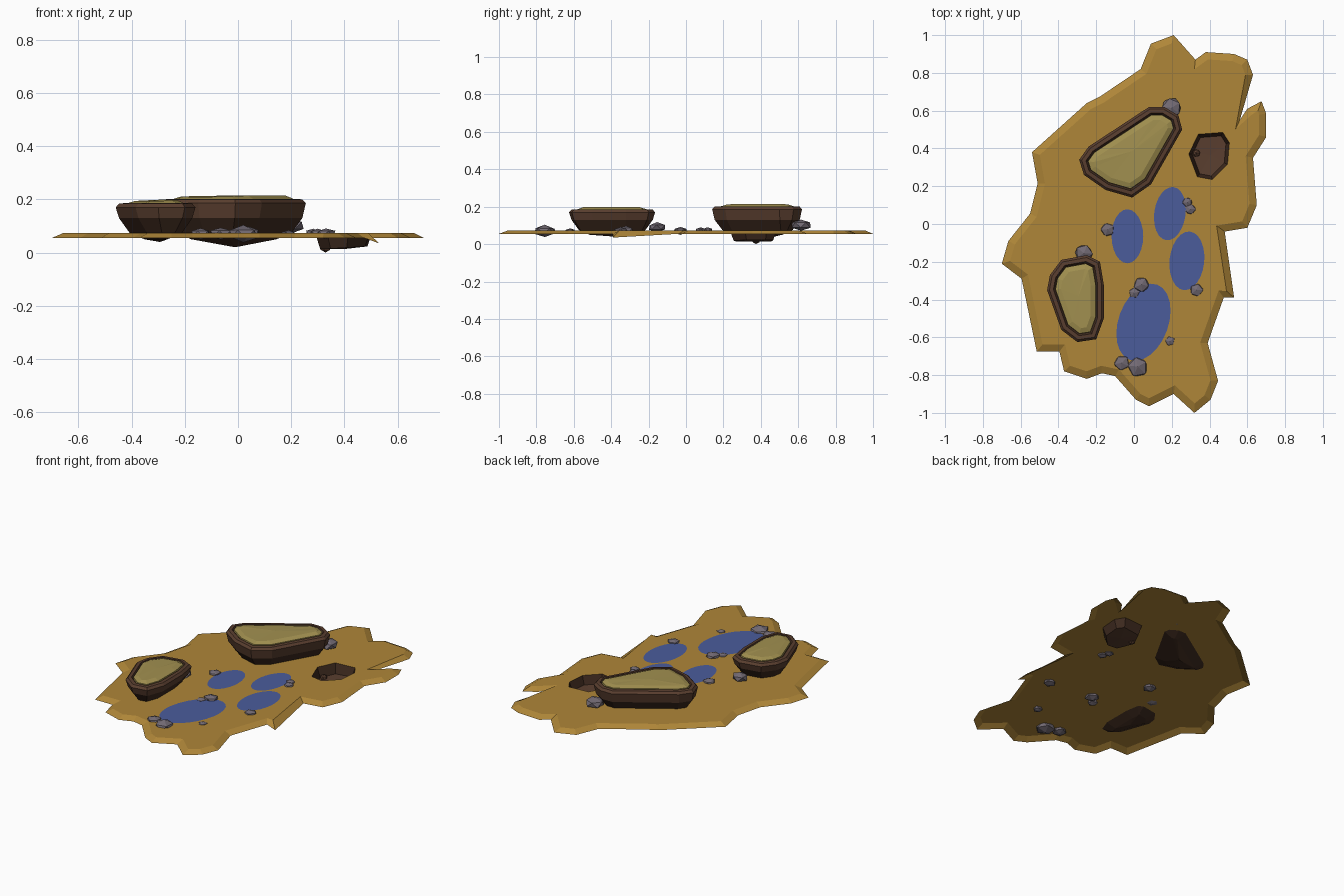
import bpy, bmesh, math, random
from mathutils import Vector, Matrix

if "Cube" in bpy.data.objects:
    bpy.data.objects.remove(bpy.data.objects["Cube"])

random.seed(4)


def mat(name, rgb):
    m = bpy.data.materials.new(name)
    m.diffuse_color = (*rgb, 1)
    m.use_nodes = True
    m.node_tree.nodes["Principled BSDF"].inputs["Base Color"].default_value = m.diffuse_color
    return m


SAND = mat("sand", (0.43, 0.24, 0.04))
WATER = mat("water", (0.07, 0.107, 0.33))
BARK = mat("earth", (0.10, 0.048, 0.028))
DARK = mat("dark_earth", (0.05, 0.024, 0.014))
GRASS = mat("dry_grass", (0.36, 0.28, 0.08))
STONE = mat("stone", (0.17, 0.145, 0.175))


def finish(bm, name, *mats):
    me = bpy.data.meshes.new(name)
    bm.to_mesh(me)
    bm.free()
    for m in mats:
        me.materials.append(m)
    ob = bpy.data.objects.new(name, me)
    bpy.context.collection.objects.link(ob)
    return ob


def ccw(pts):
    """Return the outline as 2D vectors in anticlockwise order."""
    p = [Vector(q) for q in pts]
    area = sum(p[i - 1].x * p[i].y - p[i].x * p[i - 1].y for i in range(len(p)))
    return p if area > 0 else p[::-1]


def inset(p, d):
    """Mitred inward offset of an anticlockwise outline."""
    out = []
    for i, c in enumerate(p):
        e0, e1 = (c - p[i - 1]).normalized(), (p[(i + 1) % len(p)] - c).normalized()
        n0, n1 = Vector((-e0.y, e0.x)), Vector((-e1.y, e1.x))
        b = (n0 + n1).normalized()
        out.append(c + b * d * min(1.4, 1 / max(b.dot(n0), 0.1)))
    return out


def ring(bm, p, z):
    return [bm.verts.new((q.x, q.y, z)) for q in p]


def bridge(bm, a, b, mi=0):
    """Quads between a lower ring a and an upper ring b, facing outward."""
    for i in range(len(a)):
        j = (i + 1) % len(a)
        bm.faces.new((a[i], a[j], b[j], b[i])).material_index = mi


def fan(bm, r, z, mi=0, up=True):
    c = sum((v.co for v in r), Vector()) / len(r)
    c = bm.verts.new((c.x, c.y, z))
    for i in range(len(r)):
        a, b = r[i], r[(i + 1) % len(r)]
        bm.faces.new((a, b, c) if up else (b, a, c)).material_index = mi


TOP, LOW = 0.074, 0.055
PIT = ccw([(0.34, 0.475), (0.47, 0.485), (0.505, 0.43), (0.495, 0.315),
           (0.415, 0.235), (0.335, 0.25), (0.29, 0.37)])

# Ground: thin open shell with a bevelled rim and a hole for the pit
coast = ccw([
    (.21, 1), (.325, .87), (.38, .91), (.53, .9), (.6, .87), (.63, .79), (.56, .55),
    (.6, .61), (.675, .65), (.7, .585), (.7, .46), (.63, .35), (.65, .1), (.6, -.02),
    (.48, -.04), (.53, -.39), (.475, -.39), (.39, -.63), (.445, -.83), (.405, -.93),
    (.32, -1), (.21, -.9), (.08, -.965), (.01, -.93), (-.1, -.805), (-.17, -.79),
    (-.25, -.82), (-.37, -.78), (-.395, -.675), (-.515, -.675), (-.595, -.29),
    (-.7, -.21), (-.665, -.09), (-.55, .055), (-.51, .215), (-.54, .38), (-.25, .64),
    (-.18, .675), (.035, .82), (.09, .955)])
bm = bmesh.new()
outer = ring(bm, coast, LOW)
inner = ring(bm, inset(coast, 0.038), TOP)
hole = ring(bm, PIT, TOP)
for v in outer:
    if abs(v.co.y + 0.39) < 0.01 and v.co.x > 0.5:
        v.co.z = 0.035
bridge(bm, outer, inner)
edges = []
for r in (inner, hole):
    for i in range(len(r)):
        e = bm.edges.get((r[i - 1], r[i])) or bm.edges.new((r[i - 1], r[i]))
        edges.append(e)
fill = bmesh.ops.triangle_fill(bm, edges=edges, use_beauty=True, normal=(0, 0, 1))
for f in fill["geom"]:
    if isinstance(f, bmesh.types.BMFace) and f.normal.z < 0:
        f.normal_flip()
finish(bm, "ground", SAND)

# Pit: sunken cup below the hole
bm = bmesh.new()
rim = ring(bm, PIT, TOP)
floor = ring(bm, inset(PIT, 0.018), 0.022)
for v in floor:
    v.co.z = 0.012 + 0.06 * (v.co.x - 0.3)
bridge(bm, floor, rim)
bmesh.ops.reverse_faces(bm, faces=bm.faces[:])
for f in bm.faces:
    f.material_index = 1
fan(bm, floor, 0.014)
finish(bm, "pit", BARK, DARK)
bm = bmesh.new()
bmesh.ops.create_icosphere(bm, subdivisions=1, radius=0.022,
                           matrix=Matrix.Translation((0.33, 0.375, 0.019)) @ Matrix.Diagonal((1, 1, .86, 1)))
finish(bm, "pit_lump", BARK)


# Raised beds: tapered earth tubs with a rim and a grassy cap
def bed(name, outline, top, bottom):
    p = ccw(outline)
    bm = bmesh.new()
    layers = [(0.105, 0.05, 1), (0.05, 0.075, 1), (0.012, 0.13, 1), (0, top - 0.022, 0),
              (0.012, top - 0.008, 0), (0.032, top - 0.006, 0), (0.042, top - 0.018, 1)]
    rings = [ring(bm, inset(p, d), z) for d, z, _ in layers]
    for k in range(len(rings) - 1):
        bridge(bm, rings[k], rings[k + 1], 1 if k < 2 or k == 5 else 0)
    fan(bm, rings[0], bottom, 1, up=False)
    fan(bm, rings[-1], top - 0.018, 1)
    finish(bm, name + "_tub", BARK, DARK)
    bm = bmesh.new()
    g = [ring(bm, inset(p, d), z) for d, z in ((0.042, top - 0.02), (0.043, top - 0.006), (0.07, top + 0.004))]
    for v in g[2]:
        v.co.z += random.uniform(-0.003, 0.003)
    bridge(bm, g[0], g[1])
    bridge(bm, g[1], g[2])
    fan(bm, g[2], top + 0.007)
    finish(bm, name + "_grass", GRASS)


bed("large_bed", [(.16, .62), (.235, .575), (.255, .5), (.09, .21), (-.01, .14),
                  (-.15, .18), (-.265, .26), (-.29, .34), (-.24, .41), (.08, .62)], 0.208, 0.02)
bed("small_bed", [(-.25, -.165), (-.18, -.2), (-.16, -.32), (-.16, -.5), (-.2, -.61),
                  (-.3, -.625), (-.385, -.56), (-.46, -.35), (-.445, -.27), (-.385, -.19)], 0.192, 0.04)

# Ponds: flat discs just above the ground
for i, (x, y, rx, ry, tilt) in enumerate([
        (-.035, -.065, .084, .143, 0), (.19, .055, .083, .142, -8),
        (.28, -.195, .092, .156, -6), (.05, -.52, .132, .212, -20)]):
    bm = bmesh.new()
    bmesh.ops.create_circle(bm, cap_ends=True, segments=24, radius=1,
                            matrix=Matrix.Translation((x, y, TOP + 0.002))
                            @ Matrix.Rotation(math.radians(tilt), 4, "Z")
                            @ Matrix.Diagonal((rx, ry, 1, 1)))
    finish(bm, f"pond_{i + 1}", WATER)

# Stones: squashed, jittered low-poly lumps
for i, (x, y, z, r) in enumerate([
        (.20, .615, .102, .056), (-.14, -.03, .072, .038), (.298, .078, .074, .03),
        (.283, .115, .075, .028), (-.265, -.155, .09, .048), (.04, -.32, .075, .044),
        (0, -.365, .07, .032), (.33, -.35, .072, .037), (.19, -.62, .07, .028),
        (.02, -.755, .07, .057), (-.065, -.735, .072, .042)]):
    bm = bmesh.new()
    bmesh.ops.create_icosphere(bm, subdivisions=1, radius=r)
    for v in bm.verts:
        v.co *= random.uniform(0.92, 1.1)
        v.co.z *= 0.55
    bmesh.ops.rotate(bm, verts=bm.verts, matrix=Matrix.Rotation(random.uniform(0, 6), 3, "Z"))
    bmesh.ops.translate(bm, verts=bm.verts, vec=(x, y, z))
    finish(bm, f"stone_{i + 1}", STONE)
